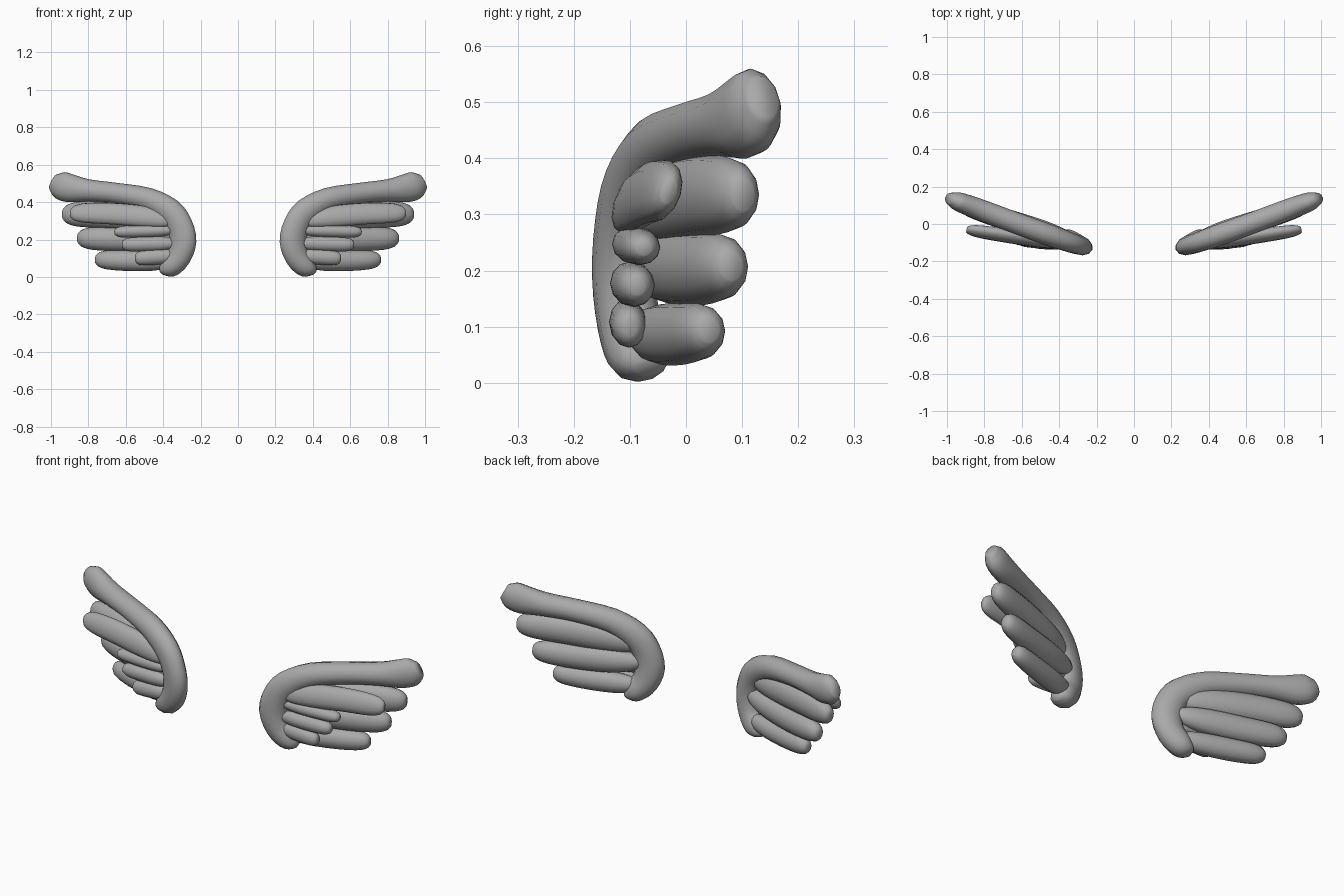
import bpy, bmesh, math
from mathutils import Vector

if "Cube" in bpy.data.objects:
    bpy.data.objects.remove(bpy.data.objects["Cube"])

SIDES = 12
UP = Vector((0, 0, 1))
grey = bpy.data.materials.new("dark_grey")
grey.diffuse_color = (.4, .4, .4, 1)
grey.use_nodes = True
grey.node_tree.nodes["Principled BSDF"].inputs["Base Color"].default_value = grey.diffuse_color


def catmull(a, b, c, d, t):
    return [0.5 * (2 * q + (r - p) * t + (2 * p - 5 * q + 4 * r - s) * t * t
                   + (3 * q - p - 3 * r + s) * t ** 3) for p, q, r, s in zip(a, b, c, d)]


def loft(name, stations, slope, steps=3, lean=0.0):
    """Elliptical tube through stations (x, y, z, half width, half thickness)."""
    pts = [stations[0]] + stations + [stations[-1]]
    rows = []
    for i in range(1, len(pts) - 2):
        for k in range(steps):
            rows.append(catmull(*pts[i - 1:i + 3], k / steps))
    rows.append(stations[-1])
    normal = Vector((slope, -1, lean)).normalized()
    bm = bmesh.new()
    rings = []
    for i, r in enumerate(rows):
        a, b = rows[max(i - 1, 0)], rows[min(i + 1, len(rows) - 1)]
        tangent = (Vector(b[:3]) - Vector(a[:3])).normalized()
        across = normal.cross(tangent).normalized()
        ring = []
        for s in range(SIDES):
            ang = 2 * math.pi * s / SIDES
            ring.append(bm.verts.new(Vector(r[:3]) + across * r[3] * math.cos(ang)
                                     + normal * r[4] * math.sin(ang)))
        rings.append(ring)
    for a, b in zip(rings, rings[1:]):
        for s in range(SIDES):
            n = (s + 1) % SIDES
            bm.faces.new((a[s], a[n], b[n], b[s]))
    bm.faces.new(rings[0])
    bm.faces.new(rings[-1])
    bmesh.ops.recalc_face_normals(bm, faces=bm.faces)
    mesh = bpy.data.meshes.new(name)
    bm.to_mesh(mesh)
    bm.free()
    for p in mesh.polygons:
        p.use_smooth = True
    mesh.materials.append(grey)
    obj = bpy.data.objects.new(name, mesh)
    bpy.context.collection.objects.link(obj)
    # opposite wing
    obj.modifiers.new("mirror", 'MIRROR').use_axis[0] = True
    return obj


def feather(name, root, tip, width, thick, slope, bow=0.0, lean=0.0):
    """Cigar shaped feather, tapered at the root and blunt at the tip."""
    profile = [(0, .3), (.1, .72), (.3, .97), (.6, 1), (.85, .92), (.96, .7), (1, .38)]
    a, b = Vector(root), Vector(tip)
    st = []
    for t, f in profile:
        p = a.lerp(b, t) + UP * bow * math.sin(math.pi * t)
        st.append((*p, width * f, thick * f))
    return loft(name, st, slope, lean=lean)


# leading edge of the wing: x, y, z, half width, half thickness
loft("wing_leading_edge", [
    (.41, -.07, .025, .015, .02), (.395, -.075, .035, .035, .045),
    (.36, -.085, .057, .06, .058), (.315, -.102, .11, .068, .055),
    (.294, -.112, .19, .076, .052), (.312, -.108, .275, .074, .052),
    (.365, -.09, .35, .072, .055), (.48, -.05, .415, .062, .058),
    (.65, .012, .447, .056, .057), (.80, .068, .462, .060, .057),
    (.90, .105, .475, .076, .054), (.955, .125, .492, .073, .047),
    (.99, .138, .51, .042, .028)], .37)

# long back layer of feathers
feather("back_feather_top", (.34, -.095, .30), (.935, .103, .335), .073, .053, .33, .012)
feather("back_feather_middle", (.32, -.085, .215), (.855, .082, .208), .066, .053, .31, -.008)
feather("back_feather_bottom", (.33, -.085, .09), (.76, .042, .094), .055, .048, .28, -.006)

# short front layer of feathers
feather("front_feather_top", (.34, -.115, .30), (.895, -.03, .342), .06, .035, .17, .014, .3)
feather("front_feather_upper", (.33, -.105, .25), (.66, -.075, .24), .034, .037, .12)
feather("front_feather_lower", (.32, -.105, .18), (.62, -.087, .172), .04, .037, .09)
feather("front_feather_bottom", (.33, -.107, .115), (.55, -.1, .098), .041, .033, .07)
